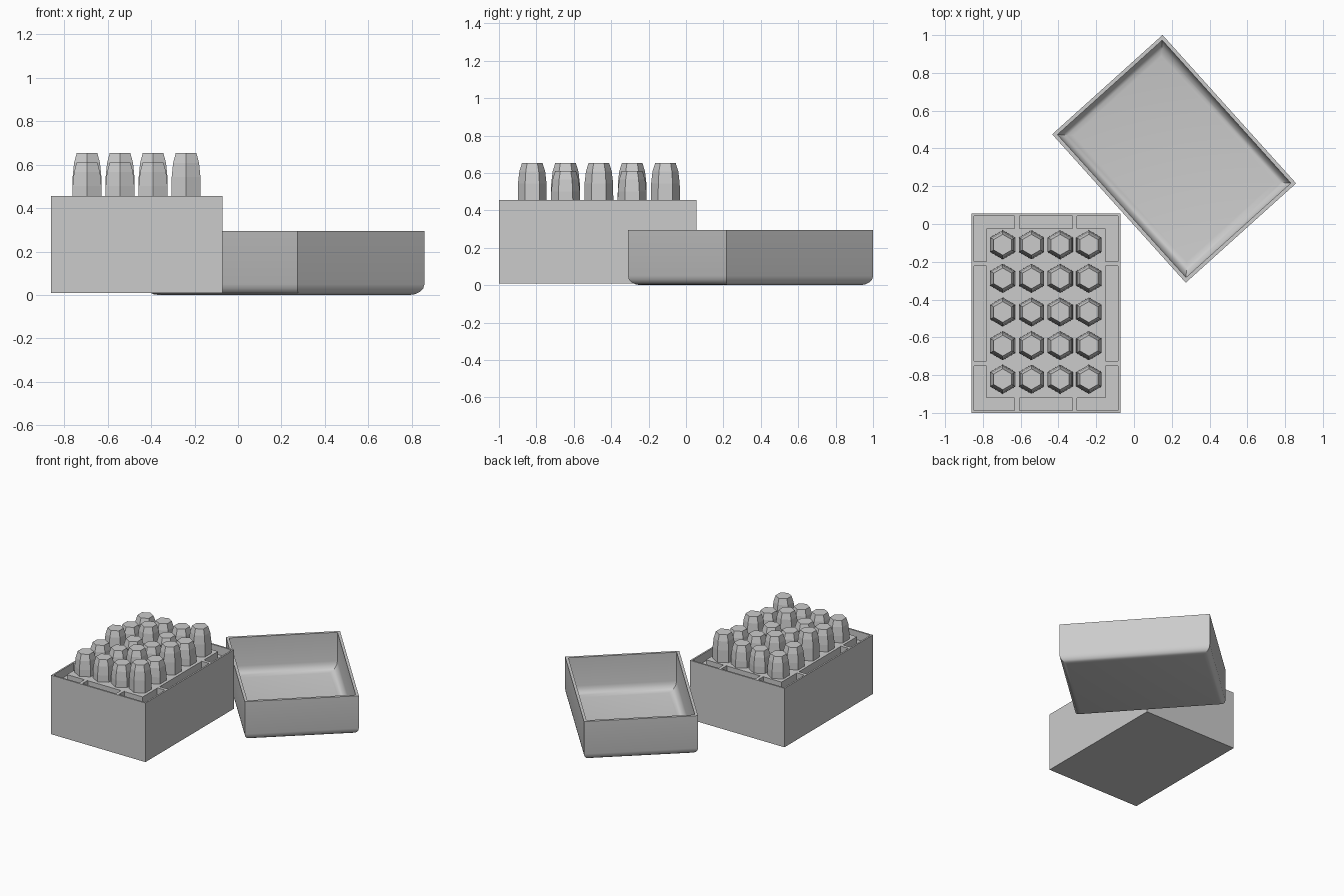
import bpy, bmesh, math
from mathutils import Vector

old = bpy.data.objects.get("Cube")
if old:
    bpy.data.objects.remove(old)

grey = bpy.data.materials.new("plain_grey")
grey.use_nodes = True
COLOUR = (0.6, 0.6, 0.6, 1)
grey.diffuse_color = COLOUR
grey.node_tree.nodes["Principled BSDF"].inputs["Base Color"].default_value = COLOUR


def finish(name, bm):
    bmesh.ops.recalc_face_normals(bm, faces=bm.faces)
    mesh = bpy.data.meshes.new(name)
    bm.to_mesh(mesh)
    bm.free()
    mesh.materials.append(grey)
    obj = bpy.data.objects.new(name, mesh)
    bpy.context.collection.objects.link(obj)
    return obj


def loft(name, sections):
    """Skin equal-sized rings of points and cap both ends."""
    bm = bmesh.new()
    rings = [[bm.verts.new(p) for p in ring] for ring in sections]
    n = len(rings[0])
    for a, b in zip(rings, rings[1:]):
        for i in range(n):
            j = (i + 1) % n
            bm.faces.new((a[i], a[j], b[j], b[i]))
    bm.faces.new(rings[0])
    bm.faces.new(rings[-1])
    return finish(name, bm)


def rect(x0, x1, y0, y1, z, inset=0):
    x0, x1, y0, y1 = x0 + inset, x1 - inset, y0 + inset, y1 - inset
    return [(x0, y0, z), (x1, y0, z), (x1, y1, z), (x0, y1, z)]


def block(name, x0, x1, y0, y1, z0, z1):
    return loft(name, [rect(x0, x1, y0, y1, z) for z in (z0, z1)])


# Main box with a groove around a raised inner panel
X0, X1, Y0, Y1, TOP = -0.86, -0.072, -1.0, 0.055, 0.455
WALL, GROOVE, FLOOR, RIB = 0.012, 0.078, 0.39, 0.025
loft("box", [rect(X0, X1, Y0, Y1, z, inset) for z, inset in
             ((0.01, 0), (TOP, 0), (TOP, WALL), (FLOOR, WALL))])
block("inner_panel", X0 + GROOVE, X1 - GROOVE, Y0 + GROOVE, Y1 - GROOVE, FLOOR - 0.01, TOP - 0.004)

# Ribs bridging the groove, two on each side
for x in (-0.62, -0.314):
    for y0, y1 in ((Y0 + WALL, Y0 + GROOVE), (Y1 - GROOVE, Y1 - WALL)):
        block("groove_rib", x - RIB / 2, x + RIB / 2, y0, y1, FLOOR - 0.01, TOP)
for y in (-0.738, -0.211):
    for x0, x1 in ((X0 + WALL, X0 + GROOVE), (X1 - GROOVE, X1 - WALL)):
        block("groove_rib", x0, x1, y - RIB / 2, y + RIB / 2, FLOOR - 0.01, TOP)


# Six-sided tapered pegs in a four by five grid, some standing taller
def hexagon(x, y, z, r):
    return [(x + r * math.sin(i * math.pi / 3), y + r * math.cos(i * math.pi / 3), z) for i in range(6)]


TALL = {(3, 0), (3, 2), (3, 4), (0, 2), (2, 1), (1, 3)}
for col in range(4):
    for row in range(5):
        x, y = -0.695 + col * 0.152, -0.822 + row * 0.178
        top = 0.653 if (col, row) in TALL else 0.611
        loft("peg", [hexagon(x, y, z, r) for z, r in
                     ((TOP - 0.03, 0.0775), (top - 0.11, 0.0765), (top - 0.045, 0.069), (top, 0.055))])

# Separate lid lying open side up, rounded along its lower edges inside and out
W, L, H, T = 0.786, 1.057, 0.295, 0.02
STEPS = 4


def rounded_profile(inset, bottom, radius):
    """Heights and insets running from the flat bottom up to the rim."""
    angles = [i * math.pi / 2 / STEPS for i in range(STEPS + 1)]
    curve = [(bottom + radius * (1 - math.cos(a)), inset + radius * (1 - math.sin(a))) for a in angles]
    return curve + [(H, inset)]


profile = rounded_profile(0, 0, 0.05) + rounded_profile(T, T, 0.06)[::-1]
lid = loft("lid", [rect(-W / 2, W / 2, -L / 2, L / 2, z, inset) for z, inset in profile])
lid.location = Vector((0.2125, 0.345, 0))
lid.rotation_euler.z = math.radians(42)
bpy.context.view_layer.objects.active = lid
lid.select_set(True)
bpy.ops.object.shade_smooth_by_angle(angle=math.radians(30))
